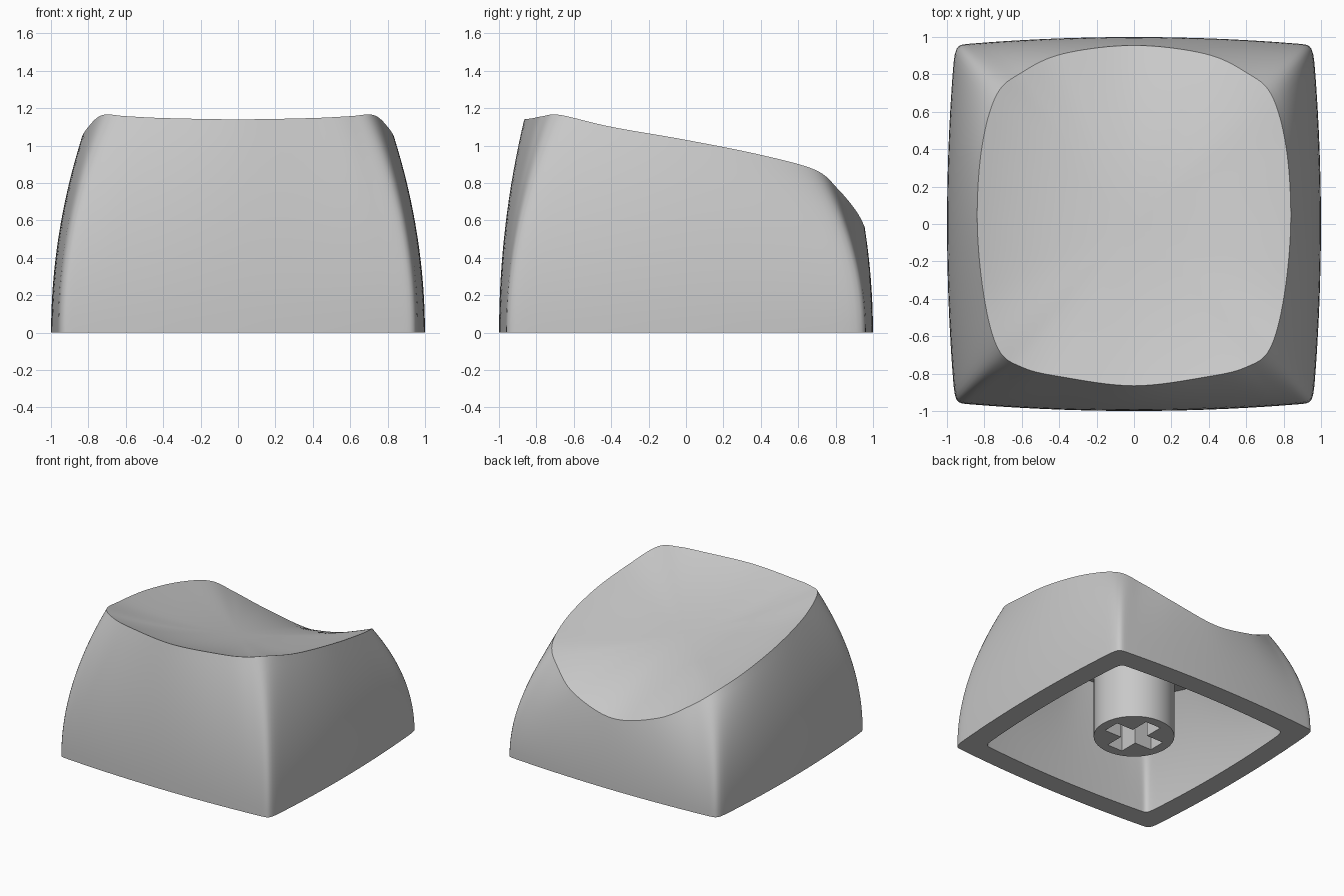
import bpy, bmesh, math
from mathutils import Vector

cube = bpy.data.objects.get("Cube")
if cube:
    bpy.data.objects.remove(cube, do_unlink=True)

plastic = bpy.data.materials.new("grey_plastic")
plastic.use_nodes = True
GREY = (0.58, 0.58, 0.58, 1)
plastic.diffuse_color = GREY
plastic.node_tree.nodes["Principled BSDF"].inputs["Base Color"].default_value = GREY


def finish(bm, name):
    bmesh.ops.recalc_face_normals(bm, faces=bm.faces[:])
    mesh = bpy.data.meshes.new(name)
    bm.to_mesh(mesh)
    bm.free()
    mesh.materials.append(plastic)
    obj = bpy.data.objects.new(name, mesh)
    bpy.context.collection.objects.link(obj)
    return obj


def closed_curve(points, steps):
    """Smooth closed curve through the points."""
    n, out = len(points), []
    for i in range(n):
        a, b, c, d = (points[(i + k) % n] for k in (-1, 0, 1, 2))
        for s in range(steps):
            t = s / steps
            out.append(0.5 * (2 * b + (c - a) * t + (2 * a - 5 * b + 4 * c - d) * t ** 2
                              + (3 * b - a - 3 * c + d) * t ** 3))
    return out


# Rim of the scooped top: front centre to back centre, then mirrored
half = [Vector(p) for p in (
    (0, -.865, 1.14), (.4, -.815, 1.147), (.6, -.765, 1.157), (.725, -.67, 1.163),
    (.8, -.4, 1.1), (.838, 0, 1.03), (.815, .4, .95), (.735, .69, .87),
    (.6, .81, .77), (.38, .91, .65), (0, .955, .565))]
mirrored = [Vector((-p.x, p.y, p.z)) for p in reversed(half[1:-1])]
rim = closed_curve(half + mirrored, 8)
FRONT, BACK, CORNER = half[3], half[7], .957


def foot_point(p):
    """Point of the bulging square foot below a rim point."""
    if FRONT.y < p.y < BACK.y:
        v = 2 * (p.y - FRONT.y) / (BACK.y - FRONT.y) - 1
        return Vector((math.copysign(1 - (1 - CORNER) * v * v, p.x), CORNER * v, 0))
    corner = FRONT if p.y < 0 else BACK
    u = max(-1, min(1, p.x / corner.x))
    return Vector((CORNER * u, math.copysign(1 - (1 - CORNER) * u * u, p.y), 0))


foot = [foot_point(p) for p in rim]
N = len(foot)
for _ in range(4):  # round the four corners slightly
    foot = [(foot[i - 1] + 2 * foot[i] + foot[(i + 1) % N]) / 4 for i in range(N)]


def wall(bottom, top, t):
    """Ring of a wall that leans inward more and more with height."""
    ring = []
    for a, b in zip(bottom, top):
        p = a.lerp(b, t * t)
        p.z = b.z * t
        ring.append(p)
    return ring


def scoop(s):
    """Ring of the dish: a sloping floor curling to meet the rim."""
    def floor(y):
        return .9 - .2 * y
    return [Vector((p.x * s, p.y * s,
                    floor(p.y * s) + (p.z - floor(p.y)) * s ** 2.5)) for p in rim]


# Cavity outline inside the shell
inner_foot = [p * .83 for p in foot]
ceiling = [Vector((p.x * .8, p.y * .8, .72 - .16 * p.y)) for p in rim]

# Shell: cavity wall down, foot, outer wall up, scooped top inward
LEVELS = 16
rings = [wall(inner_foot, ceiling, 1 - i / LEVELS) for i in range(LEVELS + 1)]
rings += [wall(foot, rim, i / LEVELS) for i in range(LEVELS + 1)]
rings += [scoop(1 - i / LEVELS) for i in range(1, LEVELS)]
sharp_rings = {0, LEVELS, LEVELS + 1, 2 * LEVELS + 1}

bm = bmesh.new()
loops = [[bm.verts.new(p) for p in ring] for ring in rings]
for low, high in zip(loops, loops[1:]):
    for i in range(N):
        j = (i + 1) % N
        bm.faces.new((low[i], low[j], high[j], high[i]))
for loop, height in ((loops[0], .72), (loops[-1], .9)):
    centre = bm.verts.new((0, 0, height))
    for i in range(N):
        bm.faces.new((loop[i], loop[(i + 1) % N], centre))
for f in bm.faces:
    f.smooth = True
for k in sharp_rings:
    for i in range(N):
        bm.edges.get((loops[k][i], loops[k][(i + 1) % N])).smooth = False
finish(bm, "cap_shell")

# Stem with a cross-shaped socket
bm = bmesh.new()
STEM_LOW, STEM_TOP, SOCKET_TOP, SEGMENTS = .02, .77, .47, 64
L, W = .225, .07
arm = [(L, -W), (L, W), (W, W)]
cross = []
for quarter in range(4):
    for x, y in arm:
        for _ in range(quarter):
            x, y = -y, x
        cross.append((x, y))
angles = [2 * math.pi * i / SEGMENTS for i in range(SEGMENTS)]
circle = [(.304 * math.cos(a), .304 * math.sin(a)) for a in angles]


def tube(outline, top, smooth):
    """Upright wall on an outline, closed at the top; returns its lower edges."""
    low = [bm.verts.new((x, y, STEM_LOW)) for x, y in outline]
    high = [bm.verts.new((x, y, top)) for x, y in outline]
    edges = []
    for i in range(len(outline)):
        j = (i + 1) % len(outline)
        face = bm.faces.new((low[i], low[j], high[j], high[i]))
        face.smooth = smooth
        edges.append(bm.edges.get((low[i], low[j])))
        edges[-1].smooth = False
    bm.faces.new(high)
    return edges


border = tube(circle, STEM_TOP, True) + tube(cross, SOCKET_TOP, False)
bmesh.ops.triangle_fill(bm, edges=border, use_beauty=True, normal=(0, 0, -1))
finish(bm, "stem")
